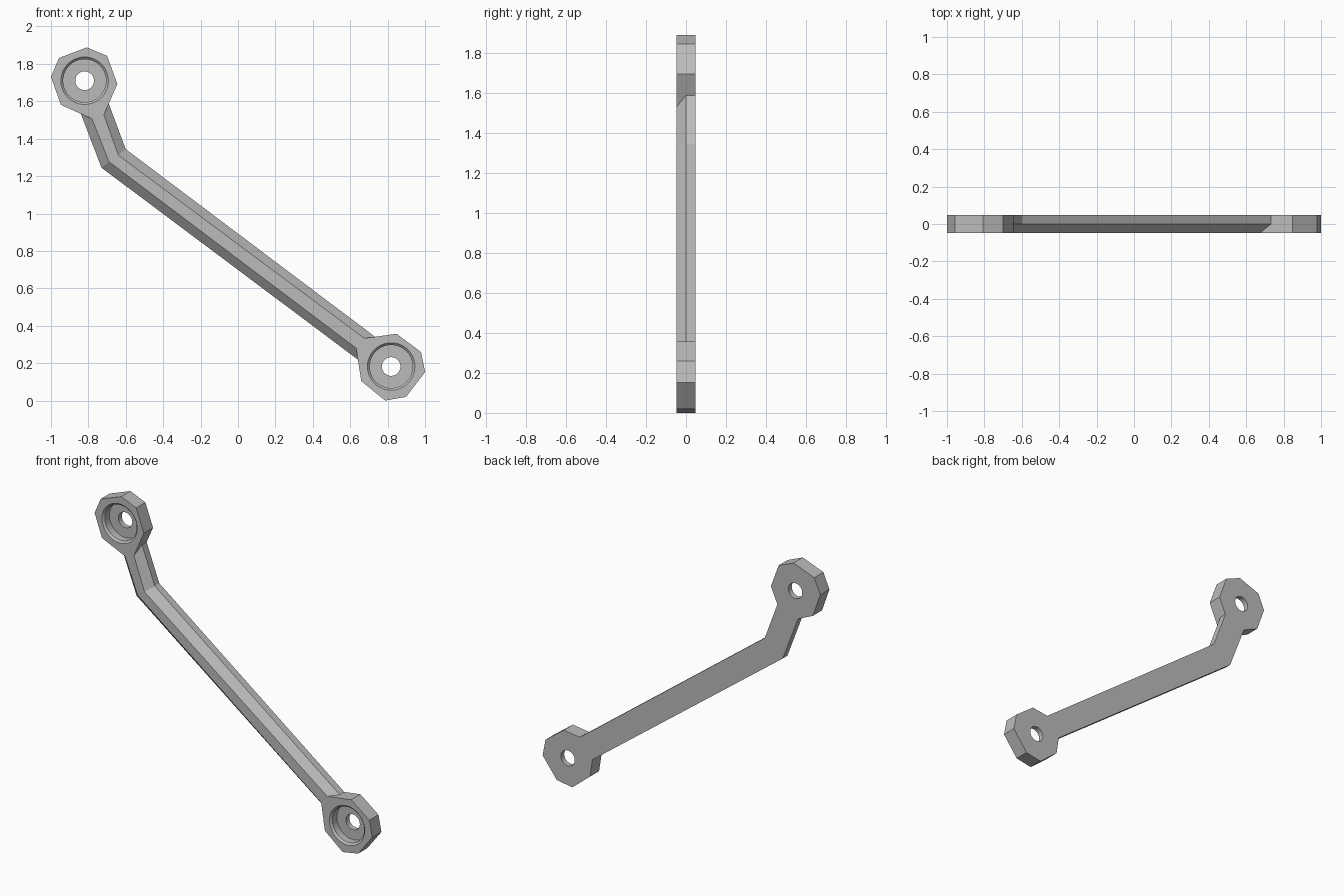
import bpy, bmesh, math

cube = bpy.data.objects.get("Cube")
if cube:
    bpy.data.objects.remove(cube, do_unlink=True)

FRONT, MID, BACK = -0.047, 0.0, 0.047

metal = bpy.data.materials.new("plain grey")
metal.use_nodes = True
grey = (0.5, 0.5, 0.5, 1)
metal.diffuse_color = grey
metal.node_tree.nodes["Principled BSDF"].inputs["Base Color"].default_value = grey


def make_object(name, bm):
    bmesh.ops.recalc_face_normals(bm, faces=bm.faces)
    mesh = bpy.data.meshes.new(name)
    bm.to_mesh(mesh)
    bm.free()
    mesh.materials.append(metal)
    obj = bpy.data.objects.new(name, mesh)
    bpy.context.collection.objects.link(obj)
    return obj


def loft(bm, rings, caps=False):
    """Skin closed rings of points, in order."""
    rings = [[bm.verts.new(p) for p in ring] for ring in rings]
    for a, b in zip(rings, rings[1:]):
        for i in range(len(a)):
            j = (i + 1) % len(a)
            bm.faces.new((a[i], a[j], b[j], b[i]))
    if caps:
        bm.faces.new(rings[0])
        bm.faces.new(rings[-1])


def make_hub(name, centre, outline):
    # faceted body
    bm = bmesh.new()
    loft(bm, [[(x, y, z) for x, z in outline] for y in (FRONT, BACK)], caps=True)
    hub = make_object(name, bm)

    # stepped bore: bevelled lip, bearing recess, through hole
    bore = [(0.139, -0.059), (0.115, -0.035), (0.115, 0.012), (0.05, 0.012), (0.05, 0.1)]
    steps = [2 * math.pi * i / 40 for i in range(40)]
    bm = bmesh.new()
    loft(bm, [[(centre[0] + r * math.cos(a), y, centre[1] + r * math.sin(a))
               for a in steps] for r, y in bore], caps=True)
    cutter = make_object(name + "_cutter", bm)
    cutter.hide_render = True

    cut = hub.modifiers.new("bore", 'BOOLEAN')
    cut.operation = 'DIFFERENCE'
    cut.solver = 'EXACT'
    cut.object = cutter
    bpy.context.view_layer.update()
    graph = bpy.context.evaluated_depsgraph_get()
    hub.data = bpy.data.meshes.new_from_object(hub.evaluated_get(graph))
    hub.modifiers.clear()
    bpy.data.objects.remove(cutter, do_unlink=True)
    return hub


# Arm stations: lower edge, lower ridge, upper ridge, upper edge (x, z)
top_end = [(-0.84, 1.533), (-0.781, 1.507), (-0.717, 1.528), (-0.691, 1.587)]
bend = [(-0.73, 1.245), (-0.69, 1.277), (-0.64, 1.312), (-0.6, 1.344)]
low_end = [(0.641, 0.219), (0.632, 0.28), (0.675, 0.333), (0.733, 0.341)]


def section(station):
    back = [(x, BACK, z) for x, z in station]
    depths = (MID, FRONT, FRONT, MID)
    front = [(x, y, z) for (x, z), y in zip(station, depths)]
    return back + front[::-1]


bm = bmesh.new()
loft(bm, [section(s) for s in (top_end, bend, low_end)])
arm = make_object("bent_arm", bm)

# End hubs, each with one corner drawn out to meet the arm
upper_hub = make_hub("upper_hub", (-0.82, 1.71), [
    (-0.808, 1.888), (-0.7, 1.843), (-0.645, 1.693), top_end[3], top_end[2],
    top_end[1], top_end[0], (-0.947, 1.581), (-1.0, 1.731), (-0.957, 1.832)])
lower_hub = make_hub("lower_hub", (0.819, 0.182), [
    (0.848, 0.357), (0.979, 0.259), (1.0, 0.152), (0.899, 0.02), (0.787, 0.0),
    (0.659, 0.104), low_end[0], low_end[1], low_end[2], low_end[3]])

# Smooth the round bores, keep the facets crisp
for hub in (upper_hub, lower_hub):
    bpy.ops.object.select_all(action='DESELECT')
    hub.select_set(True)
    bpy.context.view_layer.objects.active = hub
    bpy.ops.object.shade_smooth_by_angle(angle=math.radians(20))
